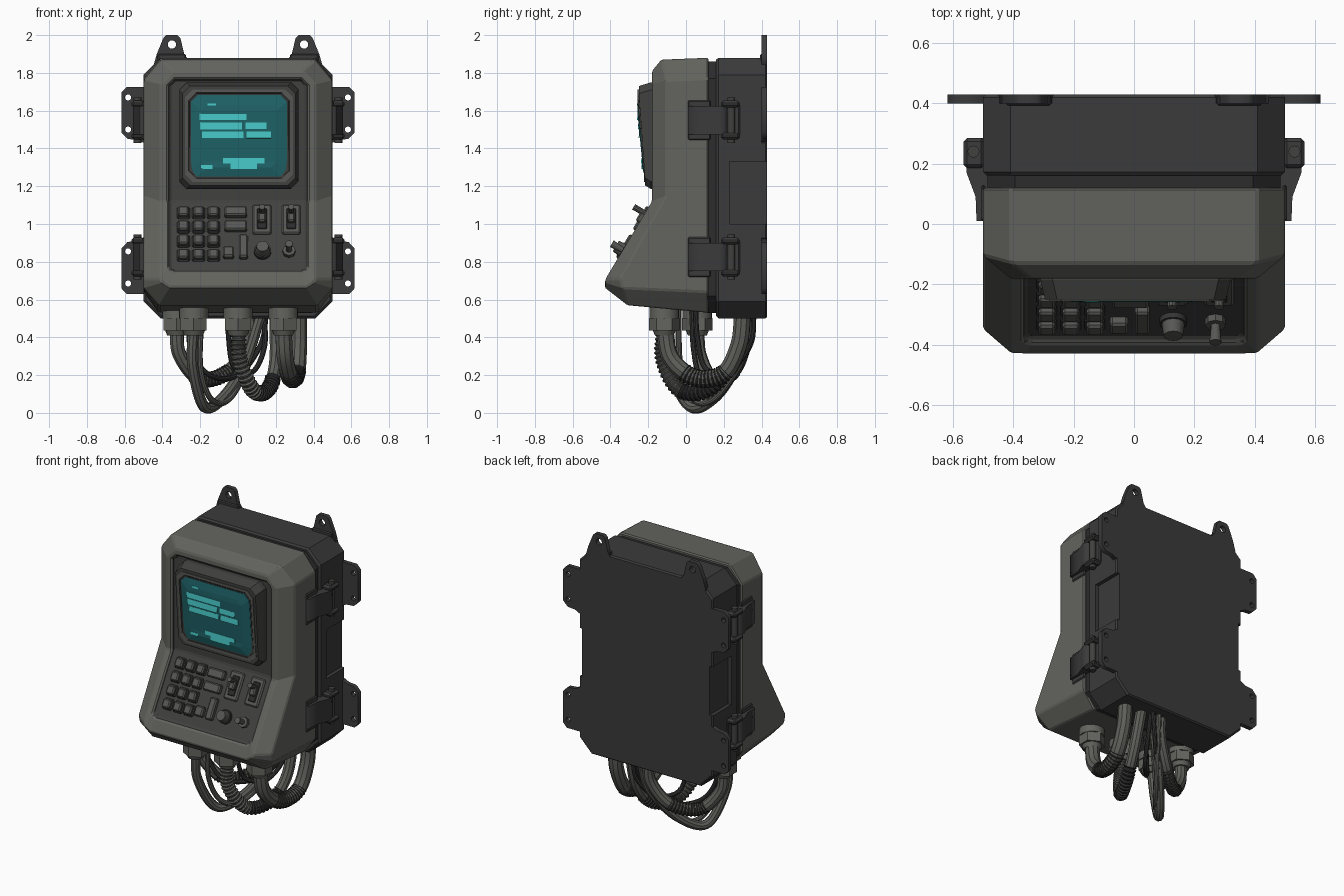
import bpy, bmesh, math
from mathutils import Vector

if "Cube" in bpy.data.objects:
    bpy.data.objects.remove(bpy.data.objects["Cube"])

def mat(name, *c):
    m = bpy.data.materials.new(name)
    m.diffuse_color = (*c, 1)
    m.use_nodes = True
    m.node_tree.nodes["Principled BSDF"].inputs["Base Color"].default_value = m.diffuse_color
    return m

SHELL = mat("shell grey", .125, .125, .112)
DARK = mat("housing charcoal", .043, .043, .043)
PANEL = mat("panel charcoal", .052, .052, .05)
SEAM = mat("seam black", .025, .025, .025)
KEY = mat("key grey", .095, .095, .09)
CABLE = mat("cable grey", .11, .11, .1)
RUBBER = mat("rubber black", .035, .035, .035)
TEAL = mat("screen teal", .014, .13, .145)
GLOW = mat("screen glow", .06, .56, .55)

def active(ob):
    bpy.ops.object.select_all(action='DESELECT')
    ob.select_set(True)
    bpy.context.view_layer.objects.active = ob

def smooth(ob):
    active(ob)
    bpy.ops.object.shade_smooth_by_angle(angle=math.radians(35))

def bevel(ob, w, seg=1):
    m = ob.modifiers.new("bevel", 'BEVEL')
    m.width, m.segments, m.limit_method, m.angle_limit = w, seg, 'ANGLE', .5

def loft(name, rings, mats, cap0=0, cap1=0, bev=0, x=0):
    """Symmetric rings of rows (half width, y, z), skinned in order; mats = one per band."""
    me = bpy.data.meshes.new(name)
    ob = bpy.data.objects.new(name, me)
    bpy.context.collection.objects.link(ob)
    ob.location.x = x
    used = list(dict.fromkeys(mats))
    for m in used:
        me.materials.append(m)
    bm = bmesh.new()
    loops = [[bm.verts.new((h, y, z)) for h, y, z in r] +
             [bm.verts.new((-h, y, z)) for h, y, z in reversed(r)] for r in rings]
    n = len(loops[0])
    for a, b, m in zip(loops, loops[1:], mats):
        for i in range(n):
            j = (i + 1) % n
            bm.faces.new((a[i], a[j], b[j], b[i])).material_index = used.index(m)
    for L, m in ((loops[0], mats[0]), (loops[-1], mats[-1])):
        for i in range(n // 2 - 1):
            bm.faces.new((L[i], L[i+1], L[n-2-i], L[n-1-i])).material_index = used.index(m)
    bmesh.ops.recalc_face_normals(bm, faces=bm.faces)
    bm.to_mesh(me)
    bm.free()
    if bev:
        bevel(ob, bev)
    return ob

def rect(h, z0, z1, c, yt, yb=None):
    yb = yt if yb is None else yb
    return [(h-c, yt, z1), (h, yt, z1-c), (h, yb, z0+c), (h-c, yb, z0)]

def box(name, loc, size, m, rot=0, bev=.006):
    bpy.ops.mesh.primitive_cube_add(size=1, location=loc, rotation=(rot, 0, 0))
    ob = bpy.context.object
    ob.name, ob.scale = name, size
    bpy.ops.object.transform_apply(location=False, rotation=False)
    ob.data.materials.append(m)
    if bev:
        bevel(ob, bev)
    return ob

def cyl(name, loc, r, d, m, r2=None, n=20, rot=0):
    bpy.ops.mesh.primitive_cone_add(vertices=n, radius1=r, radius2=r if r2 is None else r2,
                                    depth=d, location=loc, rotation=(rot, 0, 0))
    ob = bpy.context.object
    ob.name = name
    ob.data.materials.append(m)
    smooth(ob)
    return ob

def curve_mesh(name, splines, m, cyclic, **kw):
    cu = bpy.data.curves.new(name, 'CURVE')
    for k, v in kw.items():
        setattr(cu, k, v)
    for pts in splines:
        sp = cu.splines.new('POLY')
        sp.points.add(len(pts) - 1)
        sp.use_cyclic_u = cyclic
        for p, q in zip(sp.points, pts):
            p.co, p.radius = (q[0], q[1], q[2], 1), q[3]
    ob = bpy.data.objects.new(name, cu)
    bpy.context.collection.objects.link(ob)
    cu.materials.append(m)
    active(ob)
    bpy.ops.object.convert(target='MESH')
    return bpy.context.object

def plate(name, outline, holes, thick, m, loc=(0, 0, 0), upright=True):
    """Flat plate with round holes (x, y, r), upright in XZ or lying in XY."""
    loops = [[(x, y, 0, 1) for x, y in outline]]
    for hx, hy, r in holes:
        loops.append([(hx + r*math.cos(a*math.pi/8), hy + r*math.sin(a*math.pi/8), 0, 1) for a in range(16)])
    ob = curve_mesh(name, loops, m, True, dimensions='2D', fill_mode='BOTH', extrude=thick/2)
    ob.location = loc
    ob.rotation_euler.x = math.pi/2 if upright else 0
    return ob

def cable(name, pts, r, m, t0=0, t1=1, ribs=0):
    """Tube along a Catmull-Rom path; ribs alternate its radius."""
    P = [Vector(p) for p in pts]
    P = [2*P[0]-P[1]] + P + [2*P[-1]-P[-2]]
    n, k = ribs * 4 or 48, len(pts) - 1
    out = []
    for i in range(n + 1):
        u = min((t0 + (t1-t0)*i/n) * k, k - 1e-6)
        s, t = int(u), u - int(u)
        a, b, c, d = P[s:s+4]
        q = .5*(2*b + (c-a)*t + (2*a-5*b+4*c-d)*t*t + (3*b-a-3*c+d)*t**3)
        out.append((*q, .82 if ribs and i % 4 > 1 else 1))
    ob = curve_mesh(name, [out], m, False, dimensions='3D', bevel_depth=r, bevel_resolution=3, use_fill_caps=True)
    smooth(ob)

# front shell: kinked front with a recessed control panel
front = [(.34, -.18, 1.765), (.37, -.18, 1.735), (.37, -.18, 1.12), (.37, -.385, .775), (.362, -.394, .76), (.34, -.4, .75)]
loft("front_shell", [
    [(.41, .12, 1.88), (.5, .12, 1.77), (.5, .12, 1.14), (.5, .12, .7), (.5, .12, .64), (.42, .12, .53)],
    [(.41, -.13, 1.87), (.5, -.105, 1.76), (.5, -.105, 1.15), (.5, -.35, .71), (.5, -.335, .66), (.42, -.31, .57)],
    [(.34, -.18, 1.81), (.41, -.18, 1.74), (.41, -.18, 1.12), (.41, -.426, .71), (.40, -.432, .69), (.36, -.432, .665)],
    front, [(h-.008, y+.025, z) for h, y, z in front]],
    [SHELL, SHELL, SHELL, PANEL], bev=.008)

# seam gasket and rear housing, with side notches
loft("seam_gasket", [rect(.485, .53, 1.86, .09, .11), rect(.485, .53, 1.86, .09, .18)], [SEAM])
body = loft("rear_housing", [rect(.488, .512, 1.87, .085, .16), rect(.5, .5, 1.88, .09, .172),
            rect(.5, .5, 1.88, .09, .42), rect(.492, .508, 1.872, .09, .43)], [DARK]*3)
for s in (-1, 1):
    cut = box("notch_cutter", (s*.52, .35, 1.165), (.09, .24, .33), DARK, bev=0)
    cut.hide_render = True
    active(body)
    mod = body.modifiers.new("notch", 'BOOLEAN')
    mod.operation, mod.object = 'DIFFERENCE', cut
    bpy.ops.object.modifier_apply(modifier="notch")
    bpy.data.objects.remove(cut)

for s in (-1, 1):
    # mounting ears and side flanges
    plate("top_ear", [(s*x, z) for x, z in ((.25, 1.85), (.285, 1.9), (.305, 1.985), (.32, 2), (.38, 2), (.395, 1.985), (.43, 1.9), (.45, 1.83))],
          [(s*.35, 1.95, .022)], .03, DARK, (0, .415, 0))
    box("ear_foot", (s*.35, .41, 1.875), (.15, .035, .05), DARK)
    for z, f in ((1.585, 1), (.77, -1)):
        plate("side_flange", [(s*x, z + f*d) for x, d in ((.47, .14), (.59, .14), (.618, .11), (.618, -.1), (.585, -.135), (.53, -.14), (.47, -.17))],
              [(s*.582, z + .085, .016), (s*.582, z - .085, .016)], .03, DARK, (0, .415, 0))
    # clamp latches
    for z in (1.55, .825):
        plate("latch_arm", [(s*x, y) for x, y in ((.485, .01), (.522, .01), (.525, .09), (.555, .17), (.555, .215), (.485, .215))],
              [], .15, DARK, (0, 0, z), False)
        box("latch_pad", (s*.5, .07, z), (.014, .12, .21), DARK)
        cyl("latch_pin", (s*.532, .24, z), .02, .24, PANEL, n=12)
        for d in (-.085, .085):
            box("latch_knuckle", (s*.53, .235, z + d), (.07, .1, .035), DARK, bev=.012)
        box("latch_base", (s*.505, .25, z), (.02, .07, .17), DARK)

# screen bezel, glass and glowing text bars
loft("screen_bezel", [rect(.315, 1.185, 1.75, .04, -.15), rect(.315, 1.185, 1.75, .04, -.185),
     rect(.30, 1.205, 1.73, .04, -.25, -.218), rect(.285, 1.22, 1.715, .04, -.25, -.218)], [PANEL]*3, x=.005)
loft("screen_rim", [rect(.285, 1.222, 1.712, .04, -.24, -.21), rect(.285, 1.222, 1.712, .04, -.256, -.222),
     rect(.268, 1.24, 1.695, .04, -.256, -.222), rect(.262, 1.245, 1.69, .04, -.251, -.217)], [KEY, KEY, RUBBER], x=.005)
loft("screen_glass", [rect(.255, 1.252, 1.682, .035, -.24, -.21), rect(.255, 1.252, 1.682, .035, -.253, -.219),
     rect(.2, 1.3, 1.63, .03, -.258, -.232)], [TEAL]*2, x=.005)
for x, w, z, h in ((-.08, .25, 1.568, .036), (-.09, .22, 1.52, .04), (.095, .11, 1.52, .034), (-.08, .22, 1.472, .034),
                   (.11, .13, 1.472, .036), (.03, .22, 1.335, .03), (.03, .14, 1.306, .028),
                   (-.165, .06, 1.302, .02), (-.14, .045, 1.632, .012)):
    y = -.258 + (1.60 - z)*.0867 if z < 1.6 else -.257
    box("screen_bar", (x, y, z), (w, .005, h), GLOW, rot=-.087, bev=0)

# controls on the sloped panel
A = -.537
def on_slope(x, z, d):
    return (x, -.155 - (1.12 - z)*.594 - d*.859, z + d*.511)

def key(name, x, z, w, h, d=.04, m=KEY, base=0):
    return box(name, on_slope(x, z, base + d/2 - .005), (w, d, h/.859), m, A, .008)

for z in (1.055, .98, .905, .83):
    for x in (-.289, -.209, -.13):
        key("key_base", x, z, .068, .062, .02, RUBBER)
        key("keypad_key", x, z, .055, .05)
key("wide_key_upper", -.012, 1.055, .12, .05)
key("wide_key_lower", -.012, .98, .12, .05)
key("small_key", -.05, .84, .06, .055)
key("tall_key", .028, .87, .048, .12)
for x in (.127, .282):
    key("switch_frame", x, 1.02, .1, .155, .02, KEY)
    key("switch_slot", x, 1.02, .06, .115, .024, SEAM)
    key("switch_rocker", x, 1.02, .04, .05, .05, KEY)
    cyl("switch_lever", on_slope(x, 1.045, .05), .016, .08, KEY, n=10, rot=A + math.pi/2)
AX = A + math.pi/2
cyl("knob_collar", on_slope(.13, .85, .01), .045, .02, RUBBER, rot=AX)
cyl("knob", on_slope(.13, .85, .035), .04, .06, KEY, .032, 12, AX)
cyl("toggle_collar", on_slope(.27, .85, .012), .034, .025, KEY, n=8, rot=AX)
cyl("toggle_stick", on_slope(.27, .85, .05), .014, .08, KEY, .02, 12, AX)

# cable glands under the shell
for x, y in ((-.325, .06), (-.235, -.115), (0, -.115), (.24, -.115)):
    cyl("gland_collar", (x, y, .53), .078, .06, SHELL)
    cyl("gland_nut", (x, y, .47), .08, .065, SHELL, n=6)
    cyl("gland_tip", (x, y, .43), .05, .04, SHELL, .066)

# hoses and wires looping back to the housing
A1 = [(-.325, .06, .46), (-.31, .07, .31), (-.2, .14, .18), (-.05, .25, .22), (.05, .31, .37), (.06, .32, .52)]
B1 = [(-.235, -.115, .46), (-.24, -.09, .25), (-.18, .02, .035), (-.08, .15, .08), (.03, .26, .25), (.12, .32, .52)]
C1 = [(0, -.115, .46), (.01, -.12, .28), (.08, -.03, .12), (.16, .12, .125), (.2, .24, .27), (.2, .31, .52)]
D1 = [(.24, -.115, .46), (.25, -.08, .29), (.28, .05, .185), (.31, .2, .21), (.32, .28, .36), (.32, .3, .52)]
cable("left_hose", A1, .038, CABLE)
cable("left_sleeve", A1, .043, RUBBER, .35, .6, 12)
cable("low_hose", B1, .03, CABLE)
cable("ribbed_hose", C1, .036, CABLE)
cable("ribbed_sleeve", C1, .044, CABLE, .03, .42, 16)
cable("ribbed_sleeve_dark", C1, .044, RUBBER, .42, .7, 11)
cable("right_hose", D1, .046, CABLE)
cable("right_sleeve", D1, .05, RUBBER, .32, .62, 12)
cable("thin_wire_a", [(.15, .36, .52), (.12, .34, .36), (.0, .22, .2), (-.15, .08, .2), (-.25, .04, .34), (-.26, .03, .55)], .014, RUBBER)
cable("thin_wire_b", [(.1, .36, .52), (.07, .31, .3), (-.04, .16, .08), (-.14, .04, .07), (-.2, -.03, .25), (-.19, -.04, .56)], .016, CABLE)
cable("thin_wire_c", [(.14, .33, .52), (.14, .3, .35), (.08, .2, .22), (-.02, .1, .24), (-.05, .06, .4), (-.05, .05, .56)], .014, RUBBER)
